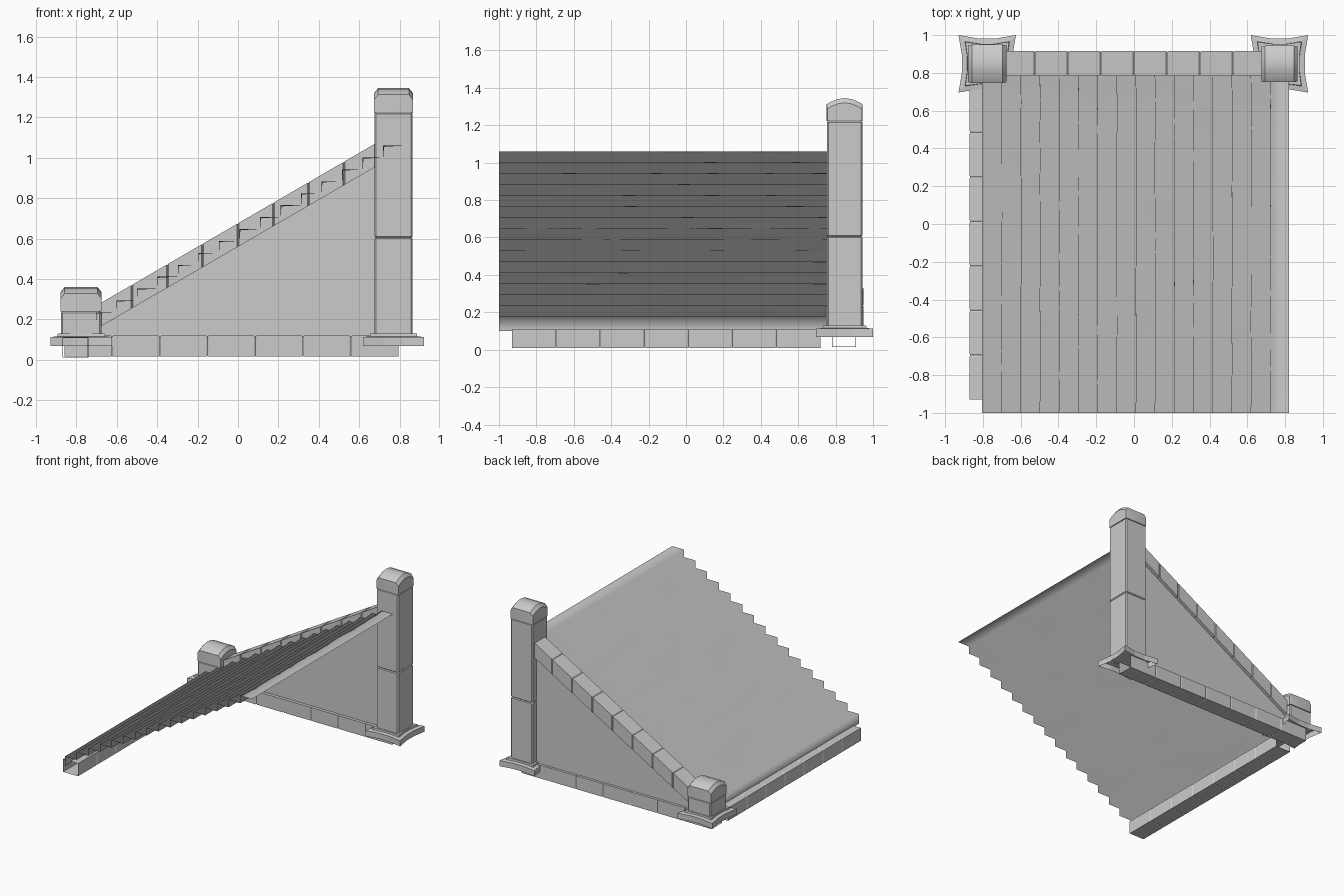
import bpy, bmesh, math, random
from mathutils import Vector

if "Cube" in bpy.data.objects:
    bpy.data.objects.remove(bpy.data.objects["Cube"])

random.seed(4)


def make(name, verts, faces, angle=None):
    me = bpy.data.meshes.new(name)
    me.from_pydata([tuple(v) for v in verts], [], faces)
    bm = bmesh.new()
    bm.from_mesh(me)
    bmesh.ops.recalc_face_normals(bm, faces=bm.faces)
    bm.to_mesh(me)
    bm.free()
    ob = bpy.data.objects.new(name, me)
    bpy.context.collection.objects.link(ob)
    if angle:
        bpy.context.view_layer.objects.active = ob
        ob.select_set(True)
        bpy.ops.object.shade_smooth_by_angle(angle=math.radians(angle))
        ob.select_set(False)
    return ob


def loft(name, rings, cap_start=False, cap_end=False, angle=None):
    n = len(rings[0])
    verts = [v for r in rings for v in r]
    faces = [(a * n + i, a * n + (i + 1) % n, (a + 1) * n + (i + 1) % n, (a + 1) * n + i)
             for a in range(len(rings) - 1) for i in range(n)]
    if cap_start:
        faces.append(tuple(range(n)))
    if cap_end:
        faces.append(tuple(range((len(rings) - 1) * n, len(rings) * n)))
    return make(name, verts, faces, angle)


def block_course(name, p0, p1, n, side, height):
    """Row of stone blocks: a square tube, pinched at each joint, open at the ends."""
    p0, p1, side = Vector(p0), Vector(p1), Vector(side)
    step = (p1 - p0) / n
    gap = step.normalized() * 0.006

    def ring(c, s):
        w, h = side * s, Vector((0, 0, height / 2 * s))
        return [c - w - h, c + w - h, c + w + h, c - w + h]

    rings = [ring(p0, 1)]
    for i in range(1, n):
        c = p0 + step * i
        rings += [ring(c - gap, 1), ring(c, 0.94), ring(c + gap, 1)]
    rings.append(ring(p1, 1))
    return loft(name, rings)


def square(cx, cy, h, z, ch=0.008):
    """Square ring with clipped corners."""
    pts = [(-h + ch, -h), (h - ch, -h), (h, -h + ch), (h, h - ch),
           (h - ch, h), (-h + ch, h), (-h, h - ch), (-h, -h + ch)]
    return [Vector((cx + x, cy + y, z)) for x, y in pts]


# worn steps: one open folded sheet
N, X0, DX, Z0, DZ = 16, -0.805, 0.1016, 0.175, 0.059
profile = [(X0, 0.10)]
for k in range(N):
    profile += [(X0 + k * DX, Z0 + k * DZ), (X0 + (k + 1) * DX, Z0 + k * DZ)]
ROWS = 12
verts, faces = [], []
for i, (x, z) in enumerate(profile):
    for j in range(ROWS + 1):
        inner = 0 < j < ROWS and 1 < i < len(profile) - 1
        wear = 0.006 * random.random() if inner and i % 2 else 0
        verts.append((x + wear * 0.7, -1 + 1.81 * j / ROWS, z - wear))
        if j and i:
            a = i * (ROWS + 1) + j
            faces.append((a, a - 1, a - ROWS - 2, a - ROWS - 1))
steps = make("steps", verts, faces)
steps.data.polygons.foreach_set("use_smooth", [True] * len(faces))

# kerbs and sloping handrail
block_course("front_kerb", (-0.805, -0.93, 0.06), (-0.805, 0.72, 0.06), 7, (0.065, 0, 0), 0.10)
block_course("side_kerb", (-0.86, 0.845, 0.067), (0.795, 0.845, 0.067), 7, (0, 0.065, 0), 0.104)
block_course("handrail", (-0.70, 0.85, 0.211), (0.70, 0.85, 1.024), 8, (0, 0.065, 0), 0.116)

# triangular side wall
tri = [(-0.78, 0.11), (0.70, 0.11), (0.70, 1.0), (-0.70, 0.20)]
loft("side_wall", [[Vector((x, y, z)) for x, z in tri] for y in (0.805, 0.89)], True, True)


def flared(cx, cy, h, z, dip):
    """Square outline whose sides bow inward."""
    pts = []
    for q in range(4):
        a = q * math.pi / 2
        for x, y in ((h, -h), (h - dip, -h * 0.3), (h - dip, h * 0.3)):
            pts.append(Vector((cx + x * math.cos(a) - y * math.sin(a),
                               cy + x * math.sin(a) + y * math.cos(a), z)))
    return pts


def cap(name, cx, cy, h, zb, ze, zt):
    """Cap stone with arched top running along x and softened ends."""
    arc = [(h, ze)] + [(h * t, ze + (zt - ze) * (1 - t * t)) for t in (0.8, 0.4, 0, -0.4, -0.8)] + [(-h, ze)]
    rings = []
    for x, drop, s in ((-h, 0.025, 0.96), (-h + 0.02, 0, 1), (h - 0.02, 0, 1), (h, 0.025, 0.96)):
        pts = [(-h * s, zb), (h * s, zb)] + [(y * s, z - drop) for y, z in arc]
        rings.append([Vector((cx + x, cy + y, z)) for y, z in pts])
    loft(name, rings, True, True, 25)


def post(name, cx, cy, h, joints, ze, zt):
    # spreading foot, open beneath
    loft(name + "_foot", [flared(cx, cy, 0.152, 0.068, 0.018), flared(cx, cy, 0.152, 0.112, 0.018),
                          flared(cx, cy, 0.118, 0.116, 0.012), flared(cx, cy, 0.115, 0.13, 0.01)],
         cap_end=True)
    # stacked shaft blocks with a groove at each joint
    rings = [square(cx, cy, h, 0.116)]
    for z in joints:
        rings += [square(cx, cy, h, z - 0.006), square(cx, cy, h - 0.006, z),
                  square(cx, cy, h, z + 0.006)]
    rings.pop()
    loft(name + "_shaft", rings, True, True)
    cap(name + "_cap", cx, cy, h + 0.001, joints[-1], ze, zt)


post("tall_post", 0.77, 0.848, 0.095, [0.605, 1.222], 1.312, 1.345)
post("short_post", -0.777, 0.848, 0.1, [0.238], 0.328, 0.36)
